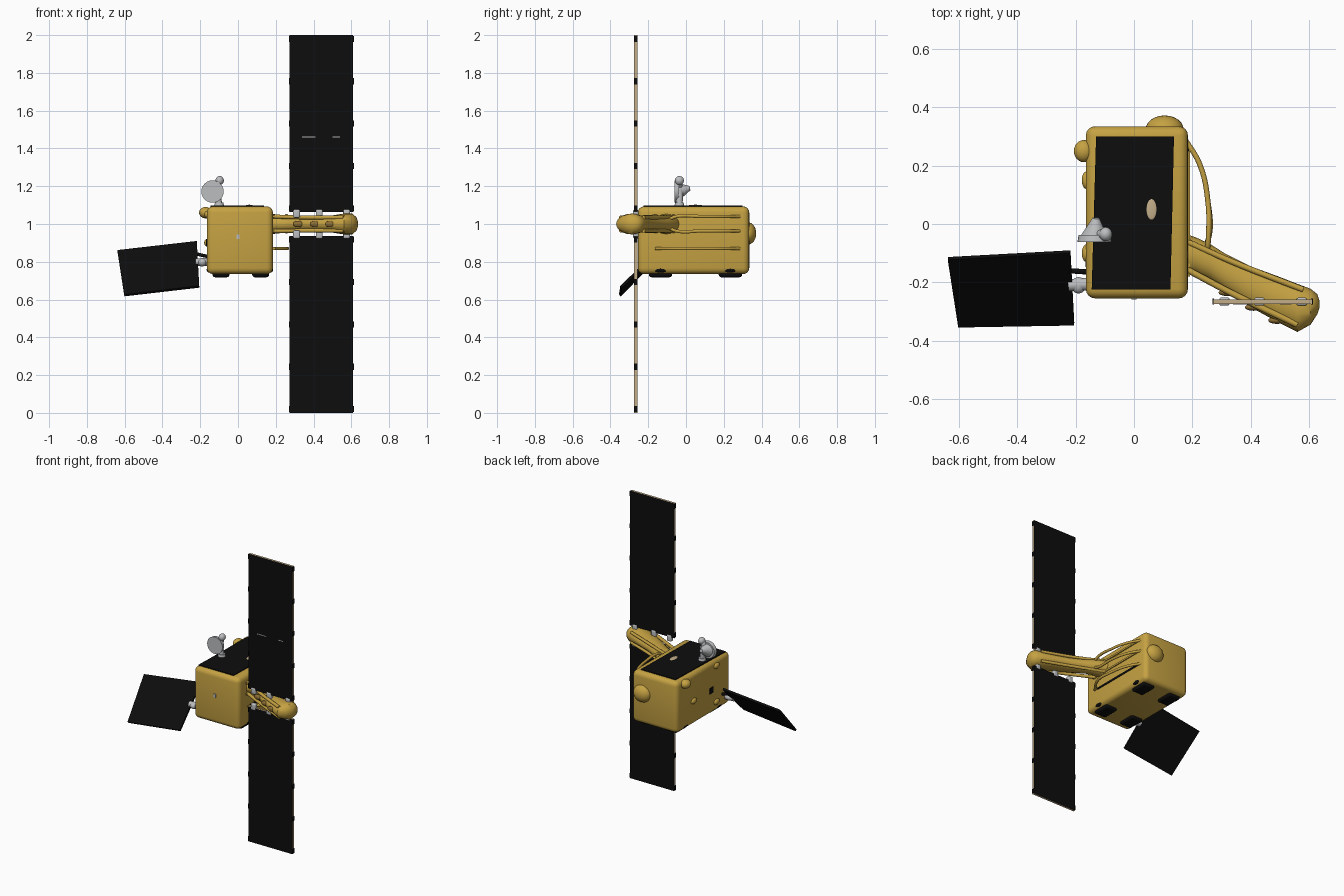
import bpy, bmesh, math
from mathutils import Vector, Matrix

if "Cube" in bpy.data.objects:
    bpy.data.objects.remove(bpy.data.objects["Cube"])


def material(name, rgb):
    m = bpy.data.materials.new(name)
    m.diffuse_color = (*rgb, 1)
    m.use_nodes = True
    m.node_tree.nodes["Principled BSDF"].inputs["Base Color"].default_value = m.diffuse_color
    return m


GOLD = material("gold foil", (0.56, 0.36, 0.055))
BROWN = material("shaded foil", (0.27, 0.16, 0.035))
BLACK = material("solar black", (0.004, 0.004, 0.004))
GREY = material("light grey", (0.50, 0.51, 0.52))
TAN = material("tan edge", (0.55, 0.42, 0.25))


def finish(name, bm, mats, smooth=True):
    bmesh.ops.recalc_face_normals(bm, faces=bm.faces)
    me = bpy.data.meshes.new(name)
    bm.to_mesh(me)
    bm.free()
    for m in mats:
        me.materials.append(m)
    ob = bpy.data.objects.new(name, me)
    bpy.context.collection.objects.link(ob)
    if smooth:
        bpy.ops.object.select_all(action='DESELECT')
        ob.select_set(True)
        bpy.context.view_layer.objects.active = ob
        bpy.ops.object.shade_smooth_by_angle(angle=math.radians(40))
    return ob


def box(name, lo, hi, mat, bevel=0.0):
    lo, hi = Vector(lo), Vector(hi)
    bm = bmesh.new()
    bmesh.ops.create_cube(bm, size=1)
    for v in bm.verts:
        v.co = (lo + hi) / 2 + v.co * (hi - lo)
    if bevel:
        bmesh.ops.bevel(bm, geom=bm.edges[:], offset=bevel, segments=4,
                        profile=0.5, affect='EDGES')
    return finish(name, bm, [mat], bevel > 0)


def blob(name, centre, radii, mat):
    bm = bmesh.new()
    bmesh.ops.create_uvsphere(bm, u_segments=24, v_segments=14, radius=1)
    for v in bm.verts:
        v.co = Vector(centre) + v.co * Vector(radii)
    return finish(name, bm, [mat])


def rod(name, a, b, r1, r2, mat):
    a, b = Vector(a), Vector(b)
    bm = bmesh.new()
    rot = (b - a).to_track_quat('Z', 'Y').to_matrix().to_4x4()
    bmesh.ops.create_cone(bm, cap_ends=True, segments=24, radius1=r1, radius2=r2,
                          depth=(b - a).length,
                          matrix=Matrix.Translation((a + b) / 2) @ rot)
    return finish(name, bm, [mat])


def tube(name, points, r, mat):
    cu = bpy.data.curves.new(name, 'CURVE')
    cu.dimensions = '3D'
    cu.bevel_depth, cu.bevel_resolution, cu.use_fill_caps = r, 3, True
    sp = cu.splines.new('BEZIER')
    sp.bezier_points.add(len(points) - 1)
    for bp, p in zip(sp.bezier_points, points):
        bp.co = p
        bp.handle_left_type = bp.handle_right_type = 'AUTO'
    cu.materials.append(mat)
    ob = bpy.data.objects.new(name, cu)
    bpy.context.collection.objects.link(ob)
    return ob


def plate(name, corners, thick, face_mat, edge_mat):
    """Flat panel from outline corners; narrow rim faces get the edge colour."""
    pts = [Vector(c) for c in corners]
    n = (pts[1] - pts[0]).cross(pts[2] - pts[0]).normalized()
    bm = bmesh.new()
    a = [bm.verts.new(p - n * thick / 2) for p in pts]
    b = [bm.verts.new(p + n * thick / 2) for p in pts]
    bm.faces.new(a)
    bm.faces.new(b)
    for i in range(len(pts)):
        j = (i + 1) % len(pts)
        bm.faces.new((a[i], a[j], b[j], b[i])).material_index = 1
    return finish(name, bm, [face_mat, edge_mat], False)


# Main body, top cover and small marks
box("body", (-0.165, -0.255, 0.735), (0.185, 0.335, 1.093), GOLD, 0.032)
plate("top_cover", [(-0.145, -0.225, 1.094), (0.125, -0.225, 1.094),
                    (0.137, 0.30, 1.094), (-0.13, 0.30, 1.094)], 0.009, BLACK, BLACK)
blob("top_spot", (0.06, 0.05, 1.098), (0.018, 0.036, 0.004), TAN)
box("front_mark", (-0.008, -0.258, 0.92), (0.008, -0.25, 0.945), GREY)
box("side_window", (-0.169, -0.06, 0.88), (-0.16, -0.02, 0.92), BLACK)

# Feet under the corners
for sx, x in (("left", -0.09), ("right", 0.12)):
    for sy, y in (("front", -0.135), ("back", 0.235)):
        box(f"{sx}_{sy}_foot", (x - 0.045, y - 0.062, 0.718),
            (x + 0.045, y + 0.062, 0.773), BLACK, 0.014)
        out = -1 if x < 0 else 1
        blob(f"{sx}_{sy}_foot_wrap", (0.01 + out * 0.155, y, 0.757),
             (0.021, 0.05, 0.016), BLACK)

# Foil bumps on the body
blob("back_bump", (0.105, 0.325, 0.95), (0.065, 0.047, 0.06), GOLD)
blob("left_bump", (-0.172, 0.25, 1.06), (0.034, 0.038, 0.03), GOLD)
for i, (y, z) in enumerate(((-0.10, 1.05), (-0.10, 0.80), (0.15, 0.90))):
    blob(f"small_bump_{i}", (-0.163, y, z), (0.016, 0.03, 0.02), GOLD)

# Arm: lofted ellipses given as x, y low, y high, half height
sections = [(0.165, -0.175, -0.03, 0.055), (0.21, -0.17, -0.045, 0.05),
            (0.26, -0.19, -0.068, 0.045), (0.31, -0.225, -0.10, 0.042),
            (0.40, -0.285, -0.145, 0.042), (0.49, -0.335, -0.178, 0.044),
            (0.56, -0.37, -0.205, 0.055), (0.605, -0.345, -0.222, 0.055),
            (0.628, -0.31, -0.24, 0.035), (0.635, -0.29, -0.26, 0.012)]
bm = bmesh.new()
rings = []
for x, y0, y1, h in sections:
    rings.append([bm.verts.new((x, (y0 + y1) / 2 + math.cos(t) * (y1 - y0) / 2,
                                1.0 + math.sin(t) * h))
                  for t in (k * math.tau / 20 for k in range(20))])
for r, s in zip(rings, rings[1:]):
    for k in range(20):
        bm.faces.new((r[k], r[(k + 1) % 20], s[(k + 1) % 20], s[k]))
bm.faces.new(rings[0])
bm.faces.new(rings[-1])
finish("arm", bm, [GOLD])

# Struts lying along the arm
for i, (za, zb) in enumerate(((1.04, 1.035), (0.962, 0.965))):
    tube(f"arm_front_strut_{i}", [(0.17, -0.15, za), (0.36, -0.25, zb),
                                  (0.56, -0.345, zb)], 0.011, GOLD)
    tube(f"arm_back_strut_{i}", [(0.18, -0.06, za), (0.35, -0.135, zb),
                                 (0.58, -0.225, zb)], 0.010, GOLD)
for i, x in enumerate((0.32, 0.41, 0.49)):
    y = -0.235 - (x - 0.32) * 0.56
    blob(f"arm_recess_{i}", (x, y, 1.0), (0.03, 0.012, 0.017), BROWN)

# Bowed pipes from the body's back right edge to the arm
for i, (z, end) in enumerate(((1.04, (0.25, -0.10, 1.02)), (0.963, (0.25, -0.10, 0.985)),
                              (0.87, (0.19, -0.16, 0.87)))):
    tube(f"side_pipe_{i}", [(0.175, 0.29, z), (0.225, 0.205, z), (0.253, 0.08, z),
                            (0.255, -0.05, z), end], 0.009, GOLD)
box("side_rail", (0.18, -0.14, 0.863), (0.189, 0.27, 0.876), BLACK)
for i, z in enumerate((1.04, 0.963)):
    box(f"side_ridge_{i}", (0.18, -0.18, z - 0.006), (0.192, 0.25, z + 0.006), GOLD)

# Tall solar wings, with hinges and rim clips
PY = -0.266
for side, z0, z1, zh in (("lower", 0.0, 0.937, 0.945), ("upper", 1.063, 2.0, 1.055)):
    plate(f"{side}_wing", [(0.272, PY, z0), (0.61, PY, z0), (0.61, PY, z1),
                           (0.272, PY, z1)], 0.016, BLACK, TAN)
    for i, x in enumerate((0.31, 0.43, 0.575)):
        box(f"{side}_hinge_{i}", (x - 0.018, PY - 0.014, zh - 0.022),
            (x + 0.018, PY + 0.014, zh + 0.022), GREY, 0.008)
    for i in range(5):
        z = z0 + 0.02 + i * (z1 - z0 - 0.04) / 4
        for x in (0.272, 0.61):
            box(f"{side}_clip_{i}", (x - 0.003, PY - 0.01, z - 0.016),
                (x + 0.003, PY + 0.01, z + 0.016), BLACK)
for i, (xa, xb) in enumerate(((0.34, 0.41), (0.50, 0.54))):
    box(f"wing_mark_{i}", (xa, PY - 0.0095, 1.459), (xb, PY, 1.464), GREY)

# Small tilted panel on the left with its mount
plate("small_panel", [(-0.638, -0.118, 0.857), (-0.218, -0.095, 0.905),
                      (-0.205, -0.343, 0.668), (-0.602, -0.35, 0.622)],
      0.014, BLACK, BLACK)
rod("small_panel_mount", (-0.14, -0.205, 0.80), (-0.225, -0.21, 0.797), 0.022, 0.02, GREY)
blob("small_panel_joint", (-0.19, -0.21, 0.797), (0.026, 0.028, 0.022), GREY)
rod("small_panel_strut", (-0.15, -0.165, 0.825), (-0.225, -0.16, 0.843), 0.009, 0.009, BLACK)

# Antenna on the top: stem, dish and feed knob
rod("antenna_base", (-0.10, -0.035, 1.085), (-0.10, -0.035, 1.115), 0.028, 0.022, GREY)
rod("antenna_stem", (-0.10, -0.035, 1.10), (-0.115, -0.035, 1.18), 0.017, 0.02, GREY)
rod("antenna_dish", (-0.135, -0.062, 1.172), (-0.135, -0.038, 1.172), 0.059, 0.055, GREY)
rod("antenna_hub", (-0.135, -0.04, 1.175), (-0.13, 0.02, 1.19), 0.045, 0.012, GREY)
rod("antenna_neck", (-0.12, -0.037, 1.19), (-0.098, -0.035, 1.235), 0.018, 0.016, GREY)
blob("antenna_knob", (-0.097, -0.035, 1.23), (0.022, 0.024, 0.024), GREY)
